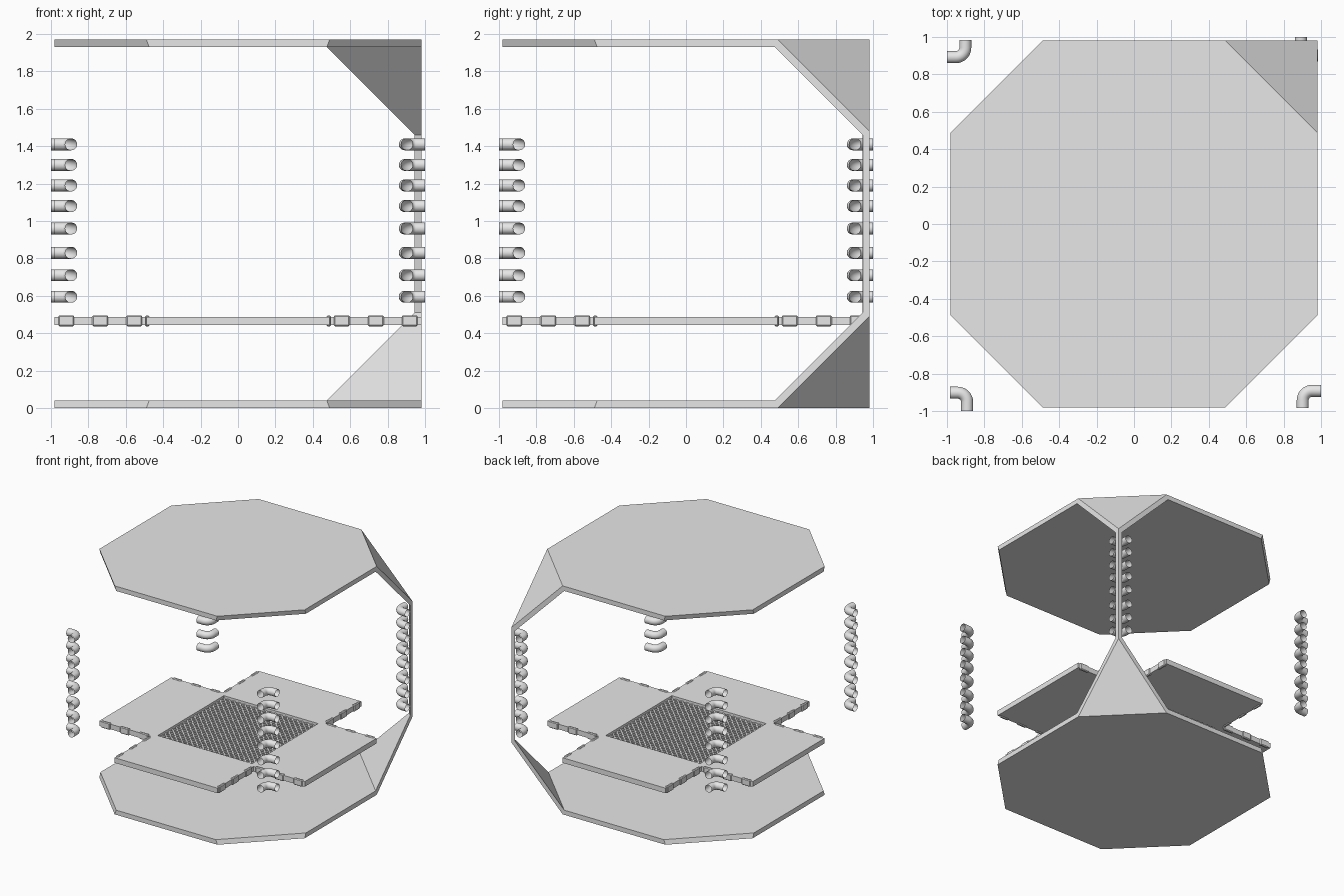
import bpy, bmesh, math
from mathutils import Matrix, Vector

cube = bpy.data.objects.get("Cube")
if cube:
    bpy.data.objects.remove(cube)

grey = bpy.data.materials.new("light_grey")
grey.use_nodes = True
grey.diffuse_color = (0.8, 0.8, 0.8, 1)
grey.node_tree.nodes["Principled BSDF"].inputs["Base Color"].default_value = (0.8, 0.8, 0.8, 1)

H = 1.97        # total height
R = 0.98        # outer half width
C = 0.49        # half length of the straight octagon edges
IN = 0.475      # same, on the inner face
T = 0.04        # shell thickness
EDGE = 0.945    # inner limit of the corner strut


def finish(name, bm):
    bmesh.ops.recalc_face_normals(bm, faces=bm.faces)
    mesh = bpy.data.meshes.new(name)
    bm.to_mesh(mesh)
    bm.free()
    mesh.materials.append(grey)
    obj = bpy.data.objects.new(name, mesh)
    bpy.context.collection.objects.link(obj)
    return obj


def hull(name, points):
    """Convex solid around a few corner points."""
    bm = bmesh.new()
    for p in points:
        bm.verts.new(p)
    bmesh.ops.convex_hull(bm, input=bm.verts)
    bmesh.ops.dissolve_limit(bm, angle_limit=0.02, verts=bm.verts, edges=bm.edges)
    return finish(name, bm)


def add_box(bm, centre, size, turn=0.0):
    """Box placed at centre, then turned about the vertical axis."""
    m = Matrix.Rotation(turn, 4, 'Z') @ Matrix.Translation(centre) @ Matrix.Diagonal((*size, 1))
    bmesh.ops.create_cube(bm, size=1, matrix=m)


def octagon(c, z):
    return [p for sx in (-1, 1) for sy in (-1, 1)
            for p in ((sx * c, sy * R, z), (sx * R, sy * c, z))]


def flip(points):
    return [(x, y, H - z) for x, y, z in points]


# Top and bottom slabs with the joining corner gussets
apex = H - (R - C)
slab = octagon(C, H) + octagon(IN, H - T)
gusset = [(C, R, H), (R, C, H), (R, R, apex),
          (IN, R, H - T), (R, IN, H - T), (R, EDGE, apex - 0.02), (EDGE, R, apex - 0.02)]
hull("top_slab", slab)
hull("bottom_slab", flip(slab))
hull("top_gusset", gusset)
hull("bottom_gusset", flip(gusset))

# Three-sided vertical strut between the gussets
strut_end = [gusset[2], gusset[5], gusset[6]]
hull("corner_strut", strut_end + flip(strut_end))

# Cross-shaped floor with a square opening
LOW, HIGH = 0.444, 0.488
HOLE = 0.45
bm = bmesh.new()
steps = [-R, -C, -HOLE, HOLE, C, R]
grid = [[bm.verts.new((x, y, LOW)) for y in steps] for x in steps]
for i in range(5):
    for j in range(5):
        corner = i in (0, 4) and j in (0, 4)
        centre = i == 2 and j == 2
        if not corner and not centre:
            bm.faces.new((grid[i][j], grid[i + 1][j], grid[i + 1][j + 1], grid[i][j + 1]))
bmesh.ops.delete(bm, geom=[v for v in bm.verts if not v.link_faces], context='VERTS')
raised = bmesh.ops.extrude_face_region(bm, geom=bm.faces[:])
for v in raised["geom"]:
    if isinstance(v, bmesh.types.BMVert):
        v.co.z = HIGH
finish("cross_floor", bm)

# Hinge tabs along both sides of each arm
bm = bmesh.new()
for k in range(4):
    for side in (-1, 1):
        for x in (0.555, 0.737, 0.918):
            add_box(bm, (x, side * 0.485, 0.466), (0.085, 0.024, 0.058), k * math.pi / 2)
tabs = finish("hinge_tabs", bm)
bevel = tabs.modifiers.new("bevel", 'BEVEL')
bevel.width = 0.006
bevel.segments = 1

# Diagonal grating inside the opening
bm = bmesh.new()
reach = HOLE * math.sqrt(2)
pitch = reach / 18
for turn in (math.pi / 4, -math.pi / 4):
    for k in range(-17, 18):
        length = 2 * (reach - abs(k * pitch))
        add_box(bm, (0, k * pitch, 0.459), (length, 0.012, 0.02), turn)
finish("floor_grating", bm)

# Open pipe elbows stacked at every corner
TUBE, BEND, SIDES = 0.032, 0.05, 20
px, py = -0.902, 0.892
path = [Vector((-1.0, py, 0))]
normals = [Vector((0, 1, 0))]
for k in range(9):
    a = math.pi / 2 * k / 8
    path.append(Vector((px - BEND + BEND * math.sin(a), py + BEND - BEND * math.cos(a), 0)))
    normals.append(Vector((-math.sin(a), math.cos(a), 0)))
path.append(Vector((px, 0.985, 0)))
normals.append(Vector((-1, 0, 0)))

levels = (0.595, 0.71, 0.83, 0.96, 1.08, 1.19, 1.30, 1.41)
names = ("back_right", "front_right", "front_left", "back_left")
for k, corner in enumerate(names):
    turn = Matrix.Rotation(k * math.pi / 2, 3, 'Z')
    bm = bmesh.new()
    for z in levels:
        rings = []
        for p, n in zip(path, normals):
            ring = []
            for s in range(SIDES):
                a = math.tau * s / SIDES
                co = turn @ (p + n * TUBE * math.cos(a))
                co.z = z + TUBE * math.sin(a)
                ring.append(bm.verts.new(co))
            rings.append(ring)
        for r0, r1 in zip(rings, rings[1:]):
            for s in range(SIDES):
                t = (s + 1) % SIDES
                bm.faces.new((r0[s], r0[t], r1[t], r1[s]))
    obj = finish(corner + "_elbows", bm)
    for poly in obj.data.polygons:
        poly.use_smooth = True
